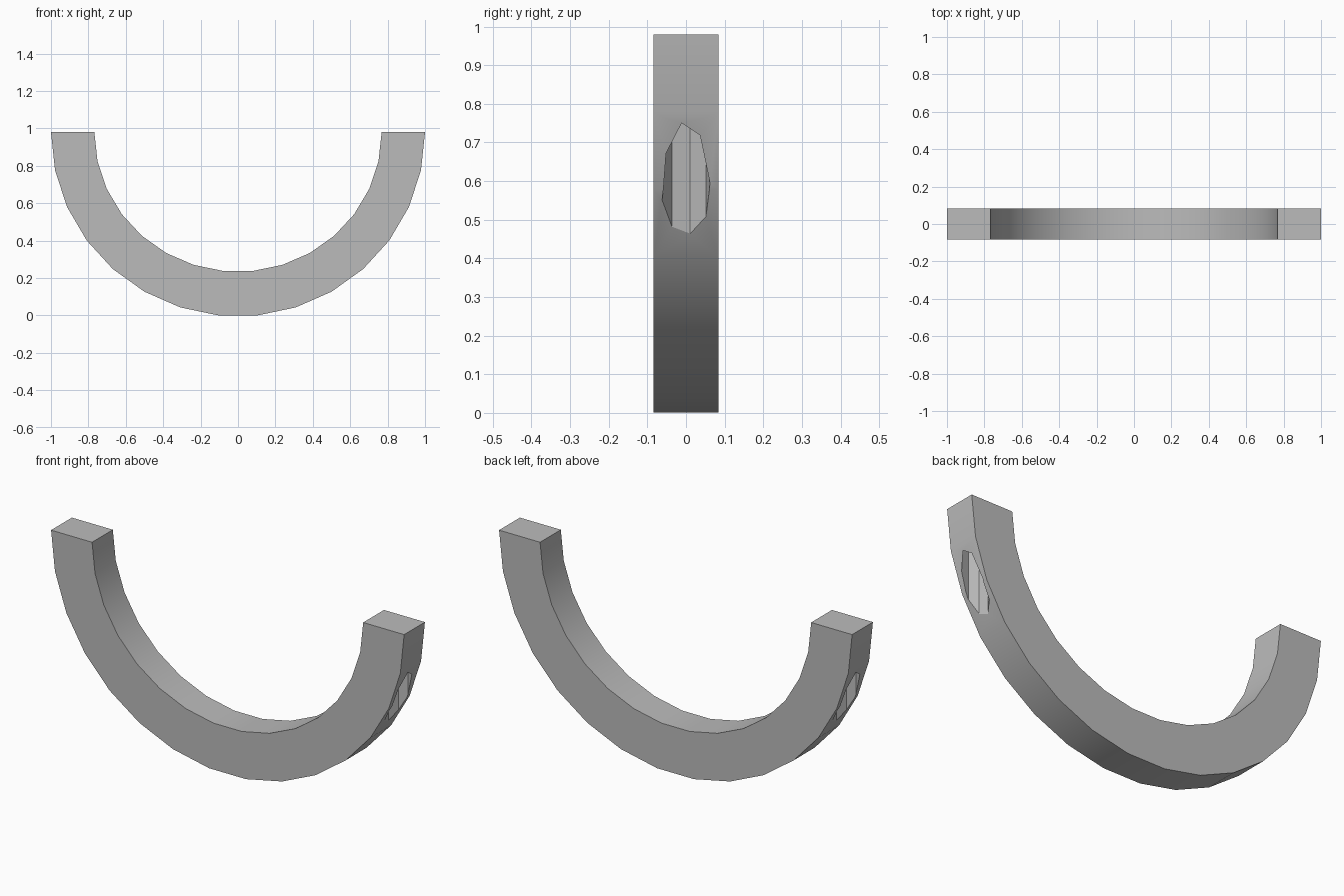
import bpy, bmesh
from math import cos, sin, pi, radians

default = bpy.data.objects.get("Cube")
if default:
    bpy.data.objects.remove(default, do_unlink=True)

TOP = 0.98
HALF_DEPTH = 0.084
SEGMENTS = 15

grey = bpy.data.materials.new("plain grey")
grey.use_nodes = True
color = (0.5, 0.5, 0.5, 1)
grey.diffuse_color = color
grey.node_tree.nodes["Principled BSDF"].inputs["Base Color"].default_value = color


def prism(name, outline, offset):
    """Extrude a closed outline of 3D points along an offset."""
    bm = bmesh.new()
    face = bm.faces.new([bm.verts.new(p) for p in outline])
    extruded = bmesh.ops.extrude_face_region(bm, geom=[face])["geom"]
    verts = [g for g in extruded if isinstance(g, bmesh.types.BMVert)]
    bmesh.ops.translate(bm, verts=verts, vec=offset)
    bmesh.ops.recalc_face_normals(bm, faces=bm.faces)
    mesh = bpy.data.meshes.new(name)
    bm.to_mesh(mesh)
    bm.free()
    mesh.materials.append(grey)
    obj = bpy.data.objects.new(name, mesh)
    bpy.context.collection.objects.link(obj)
    return obj


def arc(a, b):
    """Lower half of an ellipse, from the right end to the left end."""
    angles = [pi * i / SEGMENTS for i in range(SEGMENTS + 1)]
    return [(a * cos(t), -HALF_DEPTH, TOP - b * sin(t)) for t in angles]


# Half ring with flat ends
outline = arc(1, 0.985) + arc(0.768, 0.746)[::-1]
half_ring = prism("half_ring", outline, (0, 2 * HALF_DEPTH, 0))

# Blind vertical peg holes, drilled from below into each arm
for side, label in ((1, "left"), (-1, "right")):
    angles = [radians(170 + 45 * i) for i in range(8)]
    ring = [(side * (0.908 + 0.063 * cos(t)), side * 0.063 * sin(t), 0.2)
            for t in angles]
    cutter = prism(label + "_hole_cutter", ring, (0, 0, 0.65))
    cutter.hide_render = True
    cutter.hide_viewport = True
    cut = half_ring.modifiers.new(label + " hole", "BOOLEAN")
    cut.operation = "DIFFERENCE"
    cut.solver = "EXACT"
    cut.object = cutter

# Apply the cuts and remove the cutters
bpy.ops.object.select_all(action="DESELECT")
half_ring.select_set(True)
bpy.context.view_layer.objects.active = half_ring
for modifier in list(half_ring.modifiers):
    cutter = modifier.object
    bpy.ops.object.modifier_apply(modifier=modifier.name)
    bpy.data.objects.remove(cutter, do_unlink=True)
bpy.ops.object.shade_smooth_by_angle(angle=radians(30))
